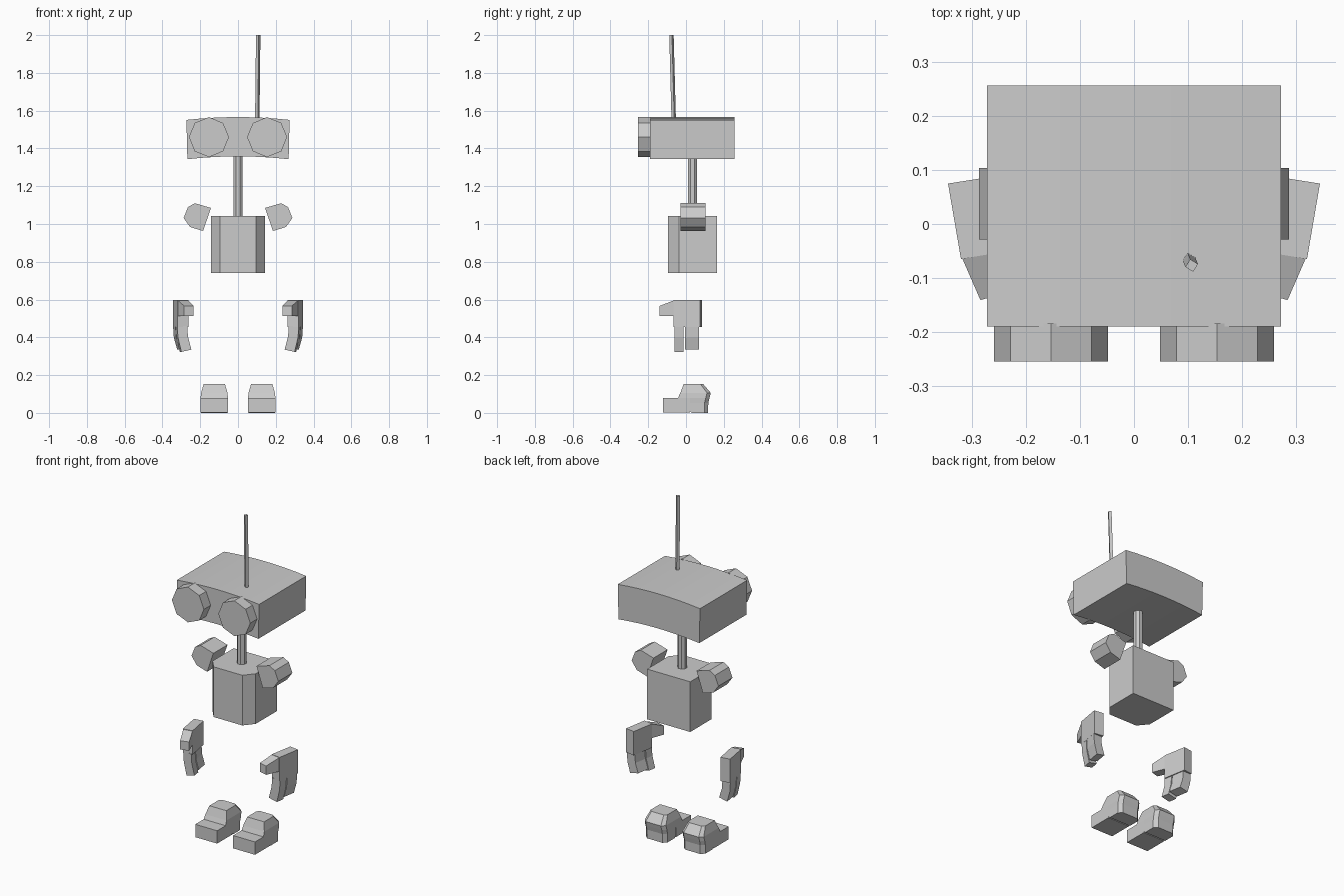
import bpy, bmesh, math

if "Cube" in bpy.data.objects:
    bpy.data.objects.remove(bpy.data.objects["Cube"])


def loft(name, rings, mirror=False):
    """Closed solid through rings of equal point count, optionally mirrored in x."""
    bm = bmesh.new()
    vs = [[bm.verts.new(p) for p in ring] for ring in rings]
    n = len(vs[0])
    for a, b in zip(vs, vs[1:]):
        for i in range(n):
            j = (i + 1) % n
            bm.faces.new((a[i], a[j], b[j], b[i]))
    bm.faces.new(vs[0])
    bm.faces.new(vs[-1])
    bmesh.ops.recalc_face_normals(bm, faces=bm.faces)
    me = bpy.data.meshes.new(name)
    bm.to_mesh(me)
    bm.free()
    ob = bpy.data.objects.new(name, me)
    bpy.context.collection.objects.link(ob)
    if mirror:
        ob.modifiers.new("mirror", 'MIRROR').use_mirror_merge = False
    return ob


def along_y(pts, y0, y1):
    return [[(x, y, z) for x, z in pts] for y in (y0, y1)]


def along_z(pts, z0, z1):
    return [[(x, y, z) for x, y in pts] for z in (z0, z1)]


def polygon(n, r, cx, cy, turn=0.0):
    return [(cx + r * math.cos(2 * math.pi * (i + turn) / n),
             cy + r * math.sin(2 * math.pi * (i + turn) / n)) for i in range(n)]


# Wide head, gently arched from side to side
steps = [i / 4 for i in range(-4, 5)]
upper = [(0.273 * t, 1.566 - 0.015 * t * t) for t in steps]
lower = [(0.268 * t, 1.358 - 0.015 * t * t) for t in reversed(steps)]
loft("head", along_y(upper + lower, -0.19, 0.257))

# Octagonal eyes on the face
loft("eyes", along_y(polygon(8, 0.106, 0.154, 1.46), -0.255, -0.185), mirror=True)

# Antenna, leaning slightly forward
loft("antenna", [[(x, y, z) for x, y in polygon(4, 0.012, cx, cy, 0.15)]
                 for cx, cy, z in ((0.102, -0.065, 1.55), (0.107, -0.077, 2.0))])

# Neck rod
loft("neck", along_z(polygon(8, 0.026, 0, 0.035, 0.5), 1.03, 1.365))

# Torso with chamfered front corners
torso = [(-0.143, 0.164), (-0.143, -0.037), (-0.095, -0.095),
         (0.095, -0.095), (0.143, -0.037), (0.143, 0.164)]
loft("torso", along_z(torso, 0.741, 1.042))

# Shoulder pads
pad = [(0.143, 1.085), (0.228, 1.11), (0.265, 1.09),
       (0.288, 1.032), (0.254, 0.984), (0.185, 0.963)]
loft("shoulders", along_y(pad, -0.029, 0.104), mirror=True)

# Palms, turned inward toward the front
palm = [(0.345, 0.075), (0.321, -0.065), (0.263, -0.055), (0.288, 0.084)]
loft("palms", along_z(palm, 0.455, 0.598), mirror=True)

# Thumbs reaching forward and inward
loft("thumbs", [
    [(0.263, -0.055, 0.513), (0.319, -0.063, 0.513),
     (0.319, -0.063, 0.596), (0.263, -0.055, 0.596)],
    [(0.235, -0.128, 0.513), (0.285, -0.141, 0.513),
     (0.285, -0.141, 0.566), (0.235, -0.128, 0.566)]], mirror=True)


# Two fingers per hand, curling inward at the tips
def finger(name, y0, y1, tip):
    rings = []
    for shift, z, slant in ((0, 0.46, 0), (-0.004, 0.4, 0.004), (-0.022, tip, 0.012)):
        rings.append([(0.332 + 0.17 * y - w + shift, y, z + slant * (w > 0))
                      for y, w in ((y0, 0), (y1, 0), (y1, 0.053), (y0, 0.053))])
    loft(name, rings, mirror=True)


finger("front_fingers", -0.06, -0.012, 0.323)
finger("rear_fingers", -0.006, 0.07, 0.335)

# Feet: flat toe blocks and raised ankles with rounded heels
toe = [(0.053, -0.122), (0.198, -0.122), (0.198, 0.02), (0.053, 0.02)]
loft("toes", along_z(toe, 0.003, 0.08), mirror=True)


def foot_ring(z, front, back, half, corner):
    c = 0.1255
    return [(c - half, front, z), (c + half, front, z),
            (c + half, back - corner, z), (c + half - corner, back, z),
            (c - half + corner, back, z), (c - half, back - corner, z)]


loft("ankles", [foot_ring(0.0, 0.03, 0.117, 0.071, 0.02),
                foot_ring(0.053, -0.02, 0.118, 0.071, 0.02),
                foot_ring(0.08, -0.042, 0.125, 0.0725, 0.02),
                foot_ring(0.106, -0.03, 0.131, 0.07, 0.02),
                foot_ring(0.154, -0.012, 0.09, 0.056, 0.015)], mirror=True)
